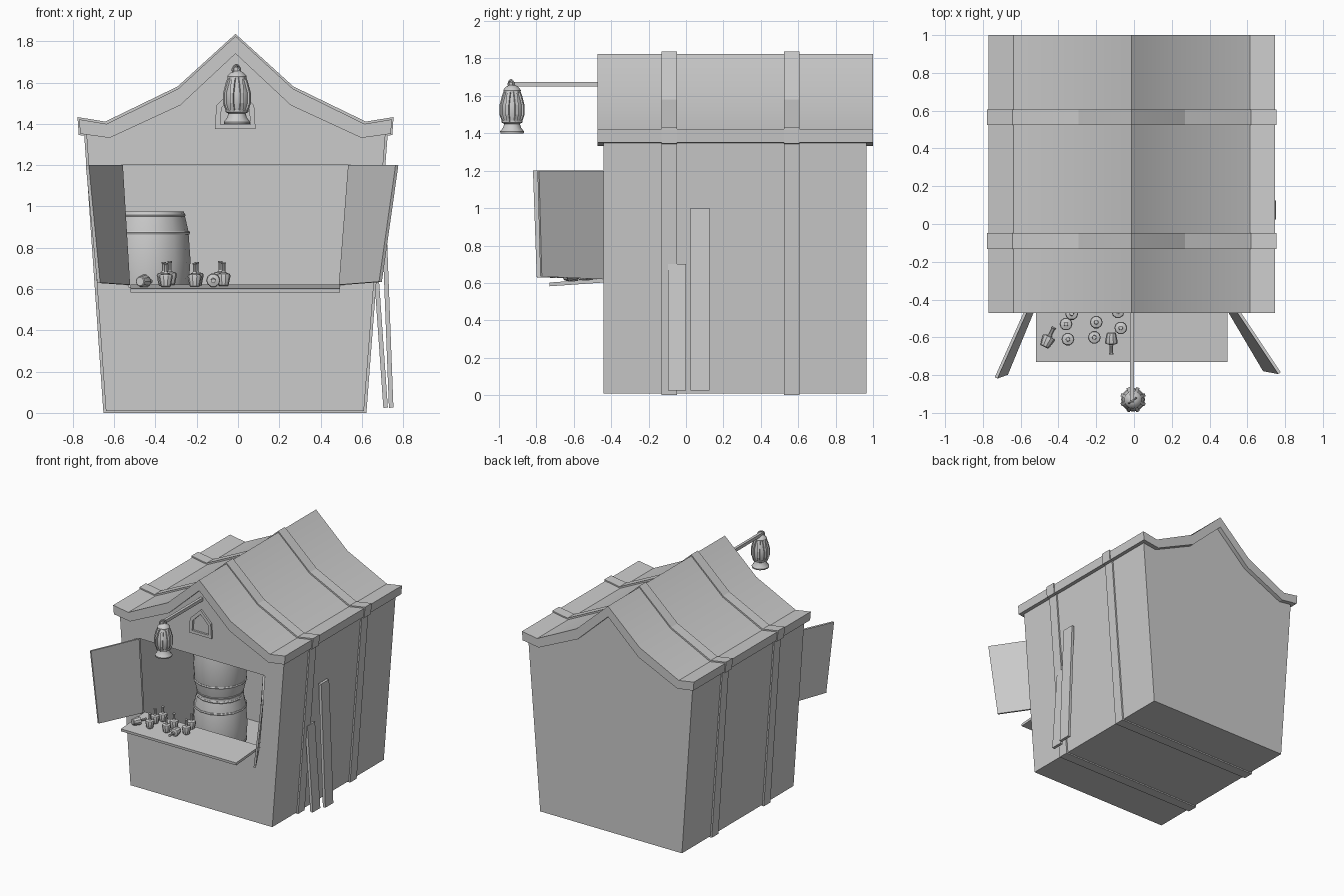
import bpy, bmesh
from math import cos, sin, pi
from mathutils import Matrix, Vector

if "Cube" in bpy.data.objects:
    bpy.data.objects.remove(bpy.data.objects["Cube"])

CX = -0.012  # centre line of the hut


def finish(name, bm, matrix=None, smooth=False):
    bmesh.ops.recalc_face_normals(bm, faces=bm.faces)
    me = bpy.data.meshes.new(name)
    bm.to_mesh(me)
    bm.free()
    ob = bpy.data.objects.new(name, me)
    bpy.context.collection.objects.link(ob)
    if matrix:
        ob.matrix_world = matrix
    if smooth:
        bpy.ops.object.select_all(action='DESELECT')
        ob.select_set(True)
        bpy.context.view_layer.objects.active = ob
        bpy.ops.object.shade_smooth_by_angle(angle=pi / 6)
    return ob


def prism(name, pts, y0, y1, matrix=None, smooth=False):
    """Extrude an (x, z) outline from y0 to y1."""
    bm = bmesh.new()
    a = [bm.verts.new((x, y0, z)) for x, z in pts]
    b = [bm.verts.new((x, y1, z)) for x, z in pts]
    n = len(pts)
    bm.faces.new(a)
    bm.faces.new(b[::-1])
    for i in range(n):
        j = (i + 1) % n
        bm.faces.new((a[i], b[i], b[j], a[j]))
    return finish(name, bm, matrix, smooth)


def lathe(name, prof, n, matrix, smooth=True):
    """Revolve an (r, z) profile with flat end caps."""
    bm = bmesh.new()
    rings = [[bm.verts.new((r * cos(2 * pi * i / n), r * sin(2 * pi * i / n), z))
              for i in range(n)] for r, z in prof]
    for p, q in zip(rings, rings[1:]):
        for i in range(n):
            j = (i + 1) % n
            bm.faces.new((p[i], p[j], q[j], q[i]))
    bm.faces.new(rings[0][::-1])
    bm.faces.new(rings[-1])
    return finish(name, bm, matrix, smooth)


def board(name, corners, thick):
    """Flat panel through four corners."""
    bm = bmesh.new()
    bm.faces.new([bm.verts.new(c) for c in corners])
    ob = finish(name, bm)
    mod = ob.modifiers.new("thickness", 'SOLIDIFY')
    mod.thickness = thick
    mod.offset = 0
    return ob


def mirrored(half):
    """Half outline (left eave to ridge) completed about the centre line."""
    return [(CX + x, z) for x, z in half] + [(CX - x, z) for x, z in half[-2::-1]]


# hut walls, open at the serving window, closed above by the roof
Y0, Y1 = -0.44, 0.965
base = [(-0.64, 0.01), (0.61, 0.01)]
gable = [(0.715, 1.36), (0.61, 1.37), (0.265, 1.53), (CX, 1.78),
         (-0.29, 1.53), (-0.64, 1.37), (-0.735, 1.36)]
hole = [(-0.53, 0.61), (0.495, 0.61), (0.54, 1.2), (-0.565, 1.2)]
bm = bmesh.new()
f = [bm.verts.new((x, Y0, z)) for x, z in base + gable]
b = [bm.verts.new((x, Y1, z)) for x, z in base + gable]
h = [bm.verts.new((x, Y0, z)) for x, z in hole]
for face in ((f[0], f[1], h[1], h[0]), (f[1], f[2], h[2], h[1]),
             (f[8], f[0], h[0], h[3]), (h[3], h[2], *f[2:]), b,
             (f[0], b[0], b[1], f[1]), (f[1], b[1], b[2], f[2]),
             (f[8], b[8], b[0], f[0])):
    bm.faces.new(face)
walls = finish("hut_walls", bm)
mod = walls.modifiers.new("thickness", 'SOLIDIFY')
mod.thickness = 0.018
mod.offset = -1

# swept roof slab
top = mirrored([(-0.758, 1.422), (-0.625, 1.4), (-0.278, 1.57), (0, 1.825)])
under = mirrored([(-0.752, 1.352), (-0.61, 1.332), (-0.268, 1.49), (0, 1.74)])
prism("roof", top + under[::-1], -0.472, 1.0, smooth=True)

# straps around roof and body
for i, y in enumerate((-0.09, 0.565)):
    t = [(x + (x - CX) * 0.01, z + 0.011) for x, z in top]
    u = [(x + (x - CX) * 0.01, z - 0.006) for x, z in under]
    prism(f"roof_strap_{i}", t + u[::-1], y - 0.042, y + 0.042)
    prism(f"body_strap_{i}",
          [(-0.746, 1.36), (-0.652, 0), (0.622, 0), (0.726, 1.36),
           (0.705, 1.36), (0.603, 0.02), (-0.633, 0.02), (-0.725, 1.36)],
          y - 0.041, y + 0.041)

# house-shaped gable frame
outer = [(-0.112, 1.375), (0.085, 1.375), (0.078, 1.49), (CX, 1.58), (-0.105, 1.49)]
inner = [(-0.085, 1.398), (0.06, 1.398), (0.054, 1.478), (CX, 1.545), (-0.08, 1.478)]
for i in range(5):
    j = (i + 1) % 5
    prism(f"gable_frame_{i}", [outer[i], outer[j], inner[j], inner[i]], Y0 - 0.016, Y0 + 0.005)

# shutters, swung open
board("left_shutter", [(-0.53, -0.445, 0.62), (-0.675, -0.795, 0.63),
                       (-0.73, -0.815, 1.2), (-0.565, -0.445, 1.2)], 0.016)
board("right_shutter", [(0.495, -0.445, 0.62), (0.69, -0.775, 0.635),
                        (0.77, -0.79, 1.2), (0.54, -0.445, 1.2)], 0.016)

# sloping counter
board("counter", [(-0.52, -0.73, 0.592), (0.495, -0.73, 0.592),
                  (0.495, -0.43, 0.613), (-0.52, -0.43, 0.613)], 0.02)

# loose planks leaning on the right wall
for name, y0, y1, x0, x1, z in (("short_plank", -0.095, 0, 0.715, 0.668, 0.7),
                                ("long_plank", 0.025, 0.125, 0.742, 0.705, 1.0)):
    board(name, [(x0, y0, 0.025), (x0, y1, 0.025), (x1, y1, z), (x1, y0, z)], 0.022)

# two stacked barrels inside
for i, z in enumerate((0.025, 0.5)):
    at = Matrix.Translation((-0.43, 0.39, z))
    lathe(f"barrel_{i}", [(0.145, 0.02), (0.155, 0), (0.168, 0), (0.19, 0.1), (0.2, 0.24),
                          (0.19, 0.38), (0.168, 0.475), (0.155, 0.475), (0.145, 0.455)], 14, at)
    for k, (r, zz) in enumerate(((0.172, 0.01), (0.194, 0.1), (0.194, 0.365), (0.172, 0.45))):
        lathe(f"barrel_{i}_hoop_{k}", [(r, zz), (r + 0.004, zz + 0.008), (r, zz + 0.016)], 14, at)

# little bottles on the counter, most upright, two lying down
bottle = [(0.024, 0), (0.029, 0.004), (0.04, 0.052), (0.036, 0.062), (0.014, 0.068),
          (0.01, 0.076), (0.01, 0.112), (0.013, 0.114), (0.013, 0.121)]
spots = [(-0.33, -0.475), (-0.36, -0.53), (-0.35, -0.61), (-0.2, -0.52),
         (-0.21, -0.6), (-0.085, -0.465), (-0.07, -0.55)]
for i, (x, y) in enumerate(spots):
    z = 0.602 + (y + 0.73) * 0.07
    lathe(f"bottle_{i}", [(r * 0.85, h * 0.95) for r, h in bottle], 10,
          Matrix.Translation((x, y, z)))
for i, (p, d) in enumerate((((-0.475, -0.65, 0.637), (0.45, 0.9, 0)),
                            ((-0.12, -0.575, 0.645), (0, -1, -0.05)))):
    rot = Vector(d).to_track_quat('Z', 'Y').to_matrix().to_4x4()
    lathe(f"fallen_bottle_{i}", [(r * 0.85, h * 0.95) for r, h in bottle], 10,
          Matrix.Translation(p) @ rot)

# lantern pole
prism("lantern_pole", [(-0.022, 1.65), (0.0, 1.65), (0.0, 1.675), (-0.022, 1.675)], -0.945, -0.43)

# lantern: base, glass, cap, ribs and hanging ring
at = Matrix.Translation((-0.005, -0.93, 0))
lathe("lantern_base", [(0.062, 1.4), (0.064, 1.41), (0.048, 1.43), (0.042, 1.45), (0.056, 1.458),
                       (0.056, 1.468)], 12, at)
lathe("lantern_glass", [(0.048, 1.46), (0.06, 1.5), (0.06, 1.55), (0.046, 1.6), (0.036, 1.63)], 12, at)
lathe("lantern_cap", [(0.045, 1.615), (0.047, 1.63), (0.042, 1.638), (0.03, 1.65), (0.014, 1.658)], 12, at)
rib = [(0.054, 1.46), (0.069, 1.5), (0.069, 1.55), (0.055, 1.6), (0.044, 1.628),
       (0.034, 1.628), (0.044, 1.6), (0.056, 1.55), (0.056, 1.5), (0.044, 1.46)]
for i in range(8):
    prism(f"lantern_rib_{i}", rib, -0.009, 0.009, at @ Matrix.Rotation((i + 0.5) * pi / 4, 4, 'Z'))
bpy.ops.mesh.primitive_torus_add(major_segments=14, minor_segments=6, major_radius=0.022,
                                 minor_radius=0.006, location=(-0.008, -0.935, 1.662),
                                 rotation=(pi / 2, 0, pi / 5))
bpy.context.object.name = "lantern_ring"
